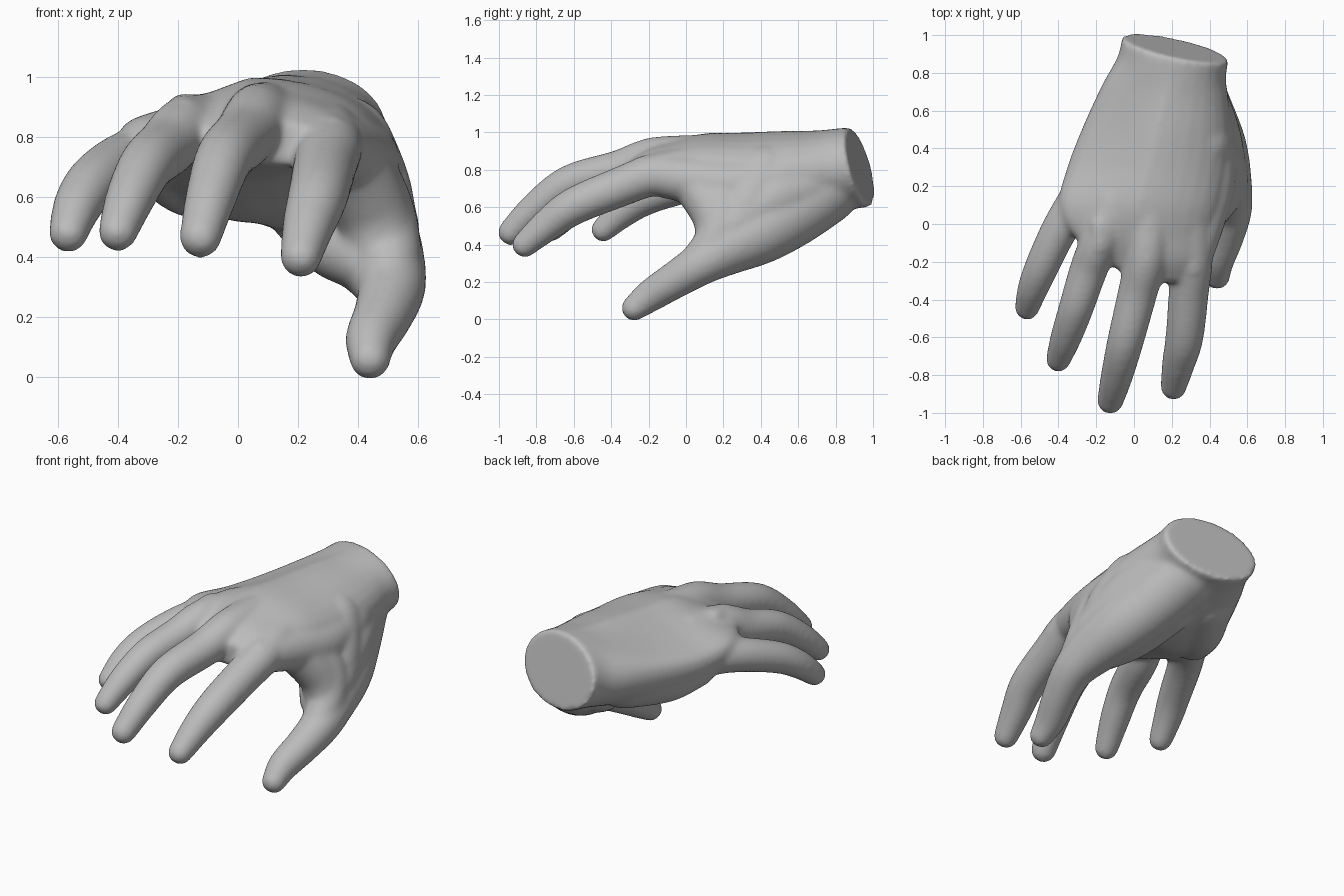
import bpy, bmesh, math
from mathutils import Vector

SIDES = 28
bm = bmesh.new()


def spline(rows, steps=6):
    """Catmull-Rom through rows of numbers."""
    out = []
    for i in range(len(rows) - 1):
        a, b, c, d = (rows[max(i - 1, 0)], rows[i], rows[i + 1],
                      rows[min(i + 2, len(rows) - 1)])
        for s in range(steps):
            t = s / steps
            out.append([0.5 * (2 * q + (r - p) * t + (2 * p - 5 * q + 4 * r - u) * t * t
                               + (3 * q - p - 3 * r + u) * t ** 3)
                        for p, q, r, u in zip(a, b, c, d)])
    out.append(list(rows[-1]))
    return out


def skin(rings):
    """Closed tube over a list of point rings."""
    loops = [[bm.verts.new(p) for p in ring] for ring in rings]
    for a, b in zip(loops, loops[1:]):
        for i in range(SIDES):
            j = (i + 1) % SIDES
            bm.faces.new((a[i], a[j], b[j], b[i]))
    bm.faces.new(loops[0])
    bm.faces.new(loops[-1])


def limb(rows, grow=0.0):
    """Round limb with domed ends; rows are x, y, z, radius."""
    pts = spline(rows)
    centres = [Vector(p[:3]) for p in pts]
    spec = []
    for i, c in enumerate(centres):
        t = (centres[min(i + 1, len(pts) - 1)] - centres[max(i - 1, 0)]).normalized()
        spec.append((c, t, pts[i][3] + grow))

    def dome(item, sign):
        c, t, r = item
        return [(c + t * sign * r * math.sin(a), t, r * math.cos(a) ** 0.8)
                for a in (math.radians(d) for d in (20, 40, 58, 74, 84))]
    spec = dome(spec[0], -1)[::-1] + spec + dome(spec[-1], 1)
    rings = []
    for c, t, r in spec:
        u = t.cross(Vector((0, 0, 1))).normalized()
        v = u.cross(t)
        rings.append([c + r * (u * math.cos(k) + v * math.sin(k))
                      for k in (2 * math.pi * n / SIDES for n in range(SIDES))])
    skin(rings)


# palm and wrist: y, centre x, centre z, half width, half height, end slant
palm = [
    (0.932, 0.22, 0.815, 0.284, 0.214, 1.0),
    (0.83, 0.20, 0.803, 0.288, 0.215, 0.9),
    (0.70, 0.165, 0.785, 0.335, 0.225, 0.5),
    (0.50, 0.12, 0.762, 0.395, 0.246, 0.1),
    (0.30, 0.075, 0.76, 0.43, 0.24, 0.0),
    (0.10, 0.03, 0.797, 0.43, 0.198, 0.0),
    (-0.06, 0.04, 0.808, 0.365, 0.152, 0.0),
    (-0.20, 0.11, 0.80, 0.26, 0.115, 0.0),
    (-0.31, 0.155, 0.775, 0.14, 0.07, 0.0),
]
rings = []
for y, cx, cz, hw, hh, slant in spline(palm):
    ring = []
    for n in range(SIDES):
        a = 2 * math.pi * n / SIDES
        dx, dz = hw * math.cos(a), hh * math.sin(a)
        if dx < 0 < dz:  # back of the hand falls away to the little finger
            dz *= 1 + 0.36 * (1 - max(0, slant)) * math.sin(2 * a)
        ring.append((cx + dx, y - slant * (0.21 * dx + 0.25 * dz), cz + dz))
    rings.append(ring)
skin(rings)

# four fingers, tip to knuckle
fingers = [
    [(0.21, -0.86, 0.402, 0.063), (0.235, -0.74, 0.505, 0.081), (0.267, -0.60, 0.605, 0.094),
     (0.29, -0.36, 0.705, 0.10), (0.305, -0.18, 0.77, 0.105), (0.28, 0.08, 0.81, 0.12)],
    [(-0.125, -0.934, 0.468, 0.064), (-0.09, -0.80, 0.60, 0.079), (-0.045, -0.62, 0.73, 0.09),
     (0.02, -0.36, 0.80, 0.098), (0.065, -0.17, 0.862, 0.105), (0.09, 0.10, 0.86, 0.12)],
    [(-0.40, -0.715, 0.486, 0.06), (-0.36, -0.60, 0.595, 0.076), (-0.305, -0.44, 0.705, 0.086),
     (-0.24, -0.24, 0.765, 0.094), (-0.18, -0.09, 0.825, 0.10), (-0.10, 0.12, 0.82, 0.12)],
    [(-0.565, -0.44, 0.482, 0.06), (-0.535, -0.34, 0.57, 0.075), (-0.485, -0.22, 0.645, 0.084),
     (-0.405, -0.05, 0.705, 0.09), (-0.32, 0.09, 0.735, 0.097), (-0.2, 0.25, 0.74, 0.11)],
]
for finger in fingers:
    limb(finger, 0.007)

# thumb running back into the ball of the thumb and the wrist
limb([(0.44, -0.275, 0.062, 0.064), (0.445, -0.19, 0.127, 0.082), (0.485, -0.06, 0.21, 0.094),
      (0.51, 0.08, 0.297, 0.11), (0.48, 0.22, 0.38, 0.14), (0.425, 0.40, 0.47, 0.168),
      (0.345, 0.58, 0.58, 0.18), (0.27, 0.74, 0.70, 0.188)], 0.006)
# inner pad of the thumb
limb([(0.42, 0.18, 0.39, 0.105), (0.33, 0.36, 0.465, 0.14), (0.25, 0.56, 0.605, 0.175)])
# heel of the hand and the pad on the little finger side
limb([(0.14, 0.40, 0.655, 0.16), (0.16, 0.52, 0.665, 0.172), (0.17, 0.66, 0.72, 0.195)])
limb([(-0.23, 0.25, 0.695, 0.118), (-0.14, 0.40, 0.672, 0.145), (0.0, 0.60, 0.70, 0.17)])
# web between thumb and index finger
limb([(0.35, 0.05, 0.73, 0.125), (0.41, 0.12, 0.63, 0.125), (0.455, 0.165, 0.53, 0.12),
      (0.485, 0.17, 0.41, 0.115)], 0.005)
limb([(0.38, 0.14, 0.70, 0.13), (0.45, 0.20, 0.57, 0.132), (0.50, 0.16, 0.43, 0.112),
      (0.505, 0.06, 0.31, 0.095)])
limb([(0.36, 0.42, 0.77, 0.16), (0.43, 0.33, 0.62, 0.15), (0.46, 0.28, 0.47, 0.14)])
# side of the hand from the wrist to the thumb and to the index knuckle
limb([(0.335, 0.70, 0.74, 0.145), (0.365, 0.60, 0.69, 0.155), (0.41, 0.45, 0.63, 0.16),
      (0.47, 0.25, 0.50, 0.135)])
limb([(0.32, -0.12, 0.765, 0.115), (0.365, 0.06, 0.74, 0.13), (0.395, 0.25, 0.715, 0.145),
      (0.375, 0.50, 0.735, 0.155)])

# knuckles
for x, y, z, r in ((0.31, -0.21, 0.826, 0.062), (0.07, -0.18, 0.918, 0.065),
                   (-0.18, -0.09, 0.888, 0.06), (-0.315, 0.06, 0.775, 0.055)):
    limb([(x, y - 0.02, z - 0.012, r), (x, y + 0.08, z, r)])

bmesh.ops.recalc_face_normals(bm, faces=bm.faces[:])
mesh = bpy.data.meshes.new("hand")
bm.to_mesh(mesh)
bm.free()
hand = bpy.data.objects.new("hand", mesh)
bpy.context.collection.objects.link(hand)

# fuse the parts into one smooth skin
fuse = hand.modifiers.new("fuse", 'REMESH')
fuse.mode = 'VOXEL'
fuse.voxel_size = 0.012
fuse.use_smooth_shade = True
soften = hand.modifiers.new("soften", 'SMOOTH')
soften.factor = 0.5
soften.iterations = 24

grey = bpy.data.materials.new("plain grey")
grey.diffuse_color = (0.5, 0.5, 0.5, 1)
mesh.materials.append(grey)
